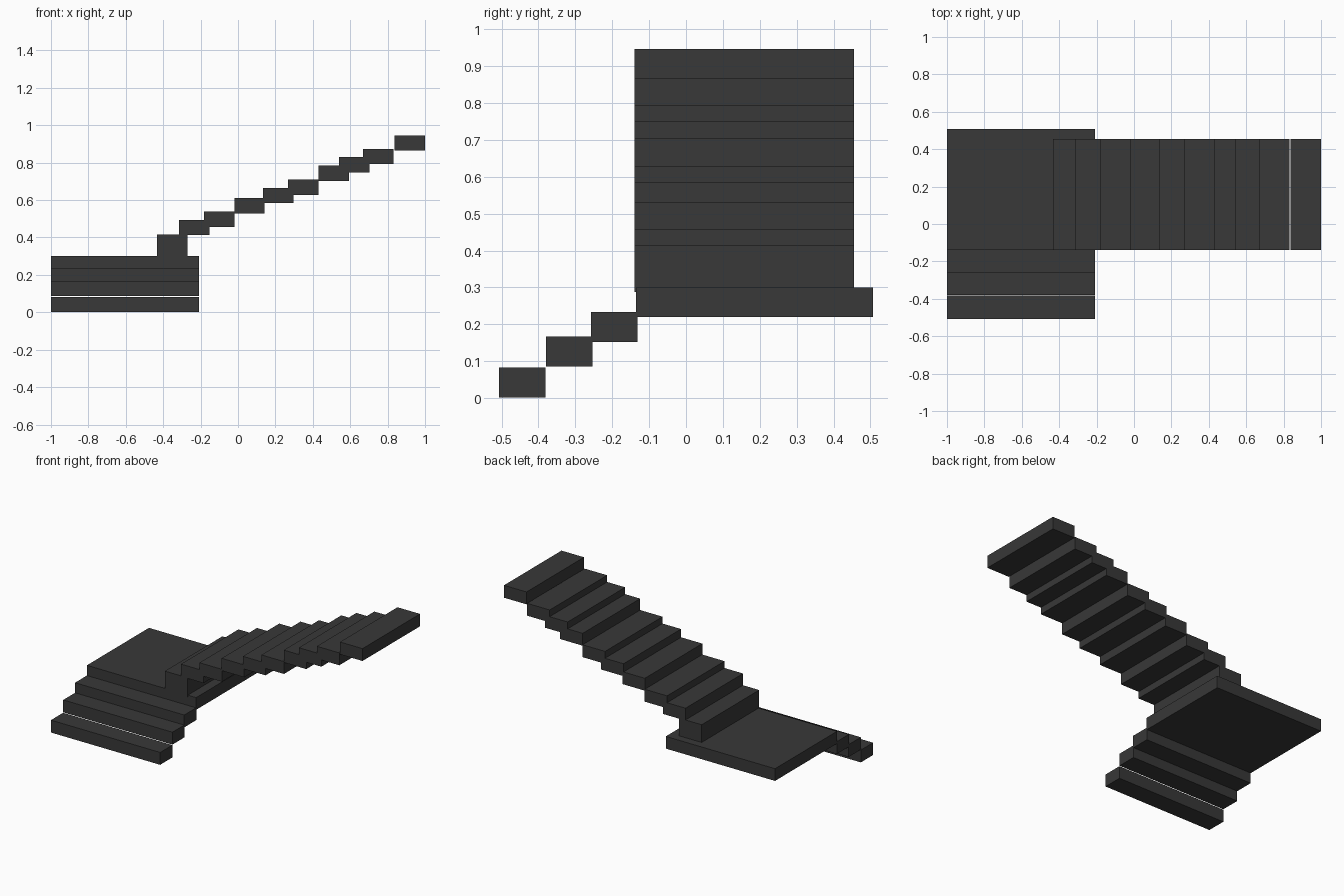
import bpy

if "Cube" in bpy.data.objects:
    bpy.data.objects.remove(bpy.data.objects["Cube"])

stone = bpy.data.materials.new("dark_stone")
stone.diffuse_color = (0.04, 0.04, 0.04, 1)
stone.use_nodes = True
stone.node_tree.nodes["Principled BSDF"].inputs["Base Color"].default_value = stone.diffuse_color


def slab(name, x, y, z):
    """Box spanning the given (min, max) ranges."""
    bpy.ops.mesh.primitive_cube_add(
        size=1, location=[(a + b) / 2 for a, b in (x, y, z)])
    ob = bpy.context.object
    ob.name = name
    ob.scale = [b - a for a, b in (x, y, z)]
    bpy.ops.object.transform_apply(location=False, rotation=False, scale=True)
    ob.data.materials.append(stone)


THICK = 0.081

# Lower flight, climbing towards the back: (front edge y, top z)
LOWER_X = (-1.0, -0.209)
for i, (y, top) in enumerate([(-0.507, 0.083), (-0.380, 0.167), (-0.258, 0.233)]):
    slab(f"lower_step_{i + 1}", LOWER_X, (y, y + 0.126), (top - THICK, top))

# Landing
slab("landing", LOWER_X, (-0.135, 0.507), (0.220, 0.300))

# Upper flight, climbing to the right: (left edge x, top z)
UPPER_Y = (-0.140, 0.455)
TREAD = 0.163
slab("upper_step_1", (-0.432, -0.432 + TREAD), UPPER_Y, (0.288, 0.416))
upper = [(-0.315, 0.493), (-0.181, 0.538), (-0.020, 0.610), (0.134, 0.664),
         (0.268, 0.709), (0.430, 0.784), (0.539, 0.829), (0.669, 0.873),
         (0.837, 0.946)]
for i, (x, top) in enumerate(upper):
    slab(f"upper_step_{i + 2}", (x, x + TREAD), UPPER_Y, (top - THICK, top))
